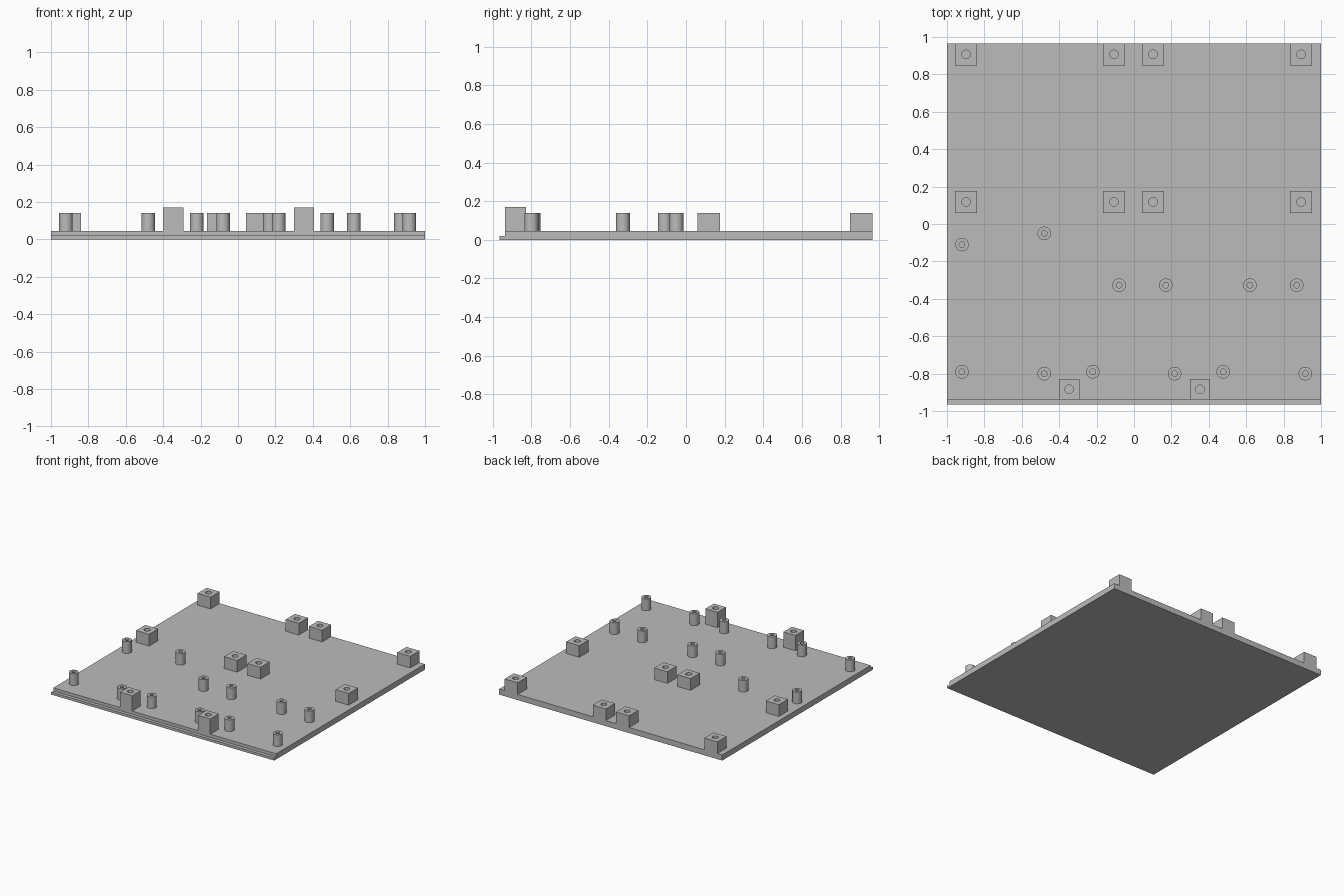
import bpy
import bmesh
from math import cos, sin, tau

cube = bpy.data.objects.get("Cube")
if cube:
    bpy.data.objects.remove(cube)

# Single grey plastic
grey = bpy.data.materials.new("plain_grey")
grey.use_nodes = True
colour = (0.5, 0.5, 0.5, 1)
grey.diffuse_color = colour
grey.node_tree.nodes["Principled BSDF"].inputs["Base Color"].default_value = colour

PLATE_TOP = 0.045
BACK = 0.965
STEP = -0.938


def place(name, mesh, location=(0, 0, 0)):
    obj = bpy.data.objects.new(name, mesh)
    obj.location = location
    bpy.context.collection.objects.link(obj)
    return obj


def finish(bm, name):
    bmesh.ops.recalc_face_normals(bm, faces=bm.faces)
    mesh = bpy.data.meshes.new(name)
    bm.to_mesh(mesh)
    bm.free()
    mesh.materials.append(grey)
    return mesh


def bored_mesh(name, half, bore, height, square, sides=32):
    """Square or round column standing on z = 0 with a bore down its middle."""
    bm = bmesh.new()

    def ring(radius, z, squared):
        verts = []
        for i in range(sides):
            c, s = cos(tau * i / sides), sin(tau * i / sides)
            r = radius / max(abs(c), abs(s)) if squared else radius
            verts.append(bm.verts.new((r * c, r * s, z)))
        return verts

    rings = [ring(half, 0, square), ring(half, height, square),
             ring(bore, height, False), ring(bore, 0, False)]
    for a, b in zip(rings, rings[1:] + rings[:1]):
        for i in range(sides):
            j = (i + 1) % sides
            face = bm.faces.new((a[i], a[j], b[j], b[i]))
            # Round walls are smooth, caps and square walls are flat
            face.smooth = (a is rings[2]) or (a is rings[0] and not square)
    for edge in bm.edges:
        edge.smooth = abs(edge.verts[0].co.z - edge.verts[1].co.z) > height / 2
    return finish(bm, name)


# Base plate with a thin lip along the front, extruded from its side profile
bm = bmesh.new()
profile = [(-BACK, 0), (BACK, 0), (BACK, PLATE_TOP),
           (STEP, PLATE_TOP), (STEP, 0.02), (-BACK, 0.02)]
side = bm.faces.new([bm.verts.new((-1, y, z)) for y, z in profile])
extruded = bmesh.ops.extrude_face_region(bm, geom=[side], use_keep_orig=True)
moved = [v for v in extruded["geom"] if isinstance(v, bmesh.types.BMVert)]
bmesh.ops.translate(bm, verts=moved, vec=(2, 0, 0))
place("base_plate", finish(bm, "base_plate"))

# Square mounting blocks in two rows
block = bored_mesh("mounting_block", 0.0585, 0.023, 0.095, True)
for y in (BACK - 0.0585, 0.118):
    for x in (-0.898, -0.107, 0.102, 0.893):
        place("mounting_block", block, (x, y, PLATE_TOP))

# Taller blocks by the front edge
tall = bored_mesh("front_block", 0.0545, 0.023, 0.124, True)
for x in (-0.347, 0.353):
    place("front_block", tall, (x, STEP + 0.0545, PLATE_TOP))

# Round standoff posts
post = bored_mesh("standoff_post", 0.036, 0.015, 0.095, False)
spots = [(-0.92, -0.11), (-0.48, -0.05),
         (-0.08, -0.327), (0.17, -0.327), (0.62, -0.327), (0.87, -0.327),
         (-0.92, -0.79), (-0.48, -0.8), (-0.22, -0.79),
         (0.217, -0.8), (0.477, -0.79), (0.916, -0.8)]
for x, y in spots:
    place("standoff_post", post, (x, y, PLATE_TOP))
